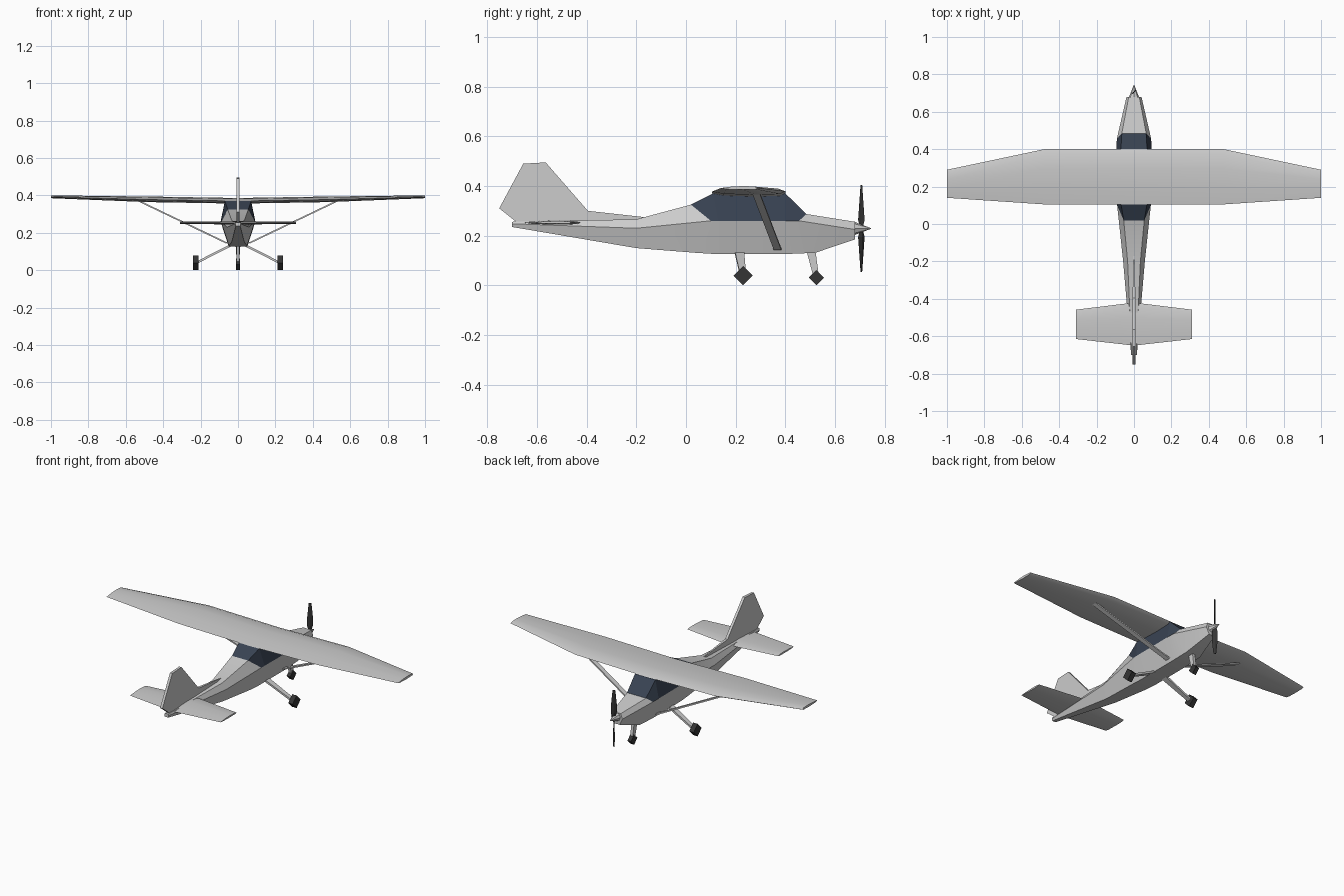
import bpy, bmesh, math
from mathutils import Vector, Matrix

if "Cube" in bpy.data.objects:
    bpy.data.objects.remove(bpy.data.objects["Cube"])


def material(name, rgb):
    m = bpy.data.materials.new(name)
    m.diffuse_color = (*rgb, 1)
    m.use_nodes = True
    m.node_tree.nodes["Principled BSDF"].inputs["Base Color"].default_value = m.diffuse_color
    return m


GLASS = material("dark_glass", (0.04, 0.055, 0.085))
DARK = material("dark_rubber", (0.035, 0.035, 0.035))


def finish(name, bm, mat=None, angle=0):
    bmesh.ops.delete(bm, geom=[v for v in bm.verts if not v.link_faces], context='VERTS')
    bmesh.ops.recalc_face_normals(bm, faces=bm.faces)
    me = bpy.data.meshes.new(name)
    bm.to_mesh(me)
    bm.free()
    ob = bpy.data.objects.new(name, me)
    bpy.context.collection.objects.link(ob)
    if mat:
        me.materials.append(mat)
    if angle:
        bpy.ops.object.select_all(action='DESELECT')
        ob.select_set(True)
        bpy.context.view_layer.objects.active = ob
        bpy.ops.object.shade_smooth_by_angle(angle=math.radians(angle))
    return ob


def loft(name, rings, mat=None, angle=0, keep=None, caps=True):
    """Skin closed rings of points; keep(i, j) picks which faces are made."""
    bm = bmesh.new()
    vs = [[bm.verts.new(p) for p in r] for r in rings]
    n = len(rings[0])
    for i in range(len(rings) - 1):
        for j in range(n):
            if keep is None or keep(i, j):
                k = (j + 1) % n
                bm.faces.new((vs[i][j], vs[i][k], vs[i + 1][k], vs[i + 1][j]))
    if caps:
        bm.faces.new(vs[0])
        bm.faces.new(vs[-1])
    return finish(name, bm, mat, angle)


# fuselage stations: bottom, middle and top points as (half width, y, z)
stations = [
    ((.012, -.70, .235), (.015, -.70, .248), (.012, -.70, .256)),
    ((.034, -.20, .150), (.058, -.20, .230), (.034, -.20, .266)),
    ((.048, .04, .131), (.090, .10, .260), (.055, .02, .325)),
    ((.050, .12, .126), (.091, .13, .260), (.070, .11, .370)),
    ((.050, .40, .126), (.093, .40, .260), (.070, .40, .370)),
    ((.048, .52, .131), (.092, .455, .260), (.065, .485, .287)),
    ((.020, .68, .185), (.040, .68, .225), (.028, .68, .256)),
]
rings = [[Vector(p) for p in s] + [Vector((-x, y, z)) for x, y, z in reversed(s)]
         for s in stations]


def is_window(i, j):
    return 2 <= i <= 4 and 1 <= j <= 3


loft("fuselage", rings, angle=20, keep=lambda i, j: not is_window(i, j))
loft("cabin_windows", rings, GLASS, keep=is_window, caps=False)

# wing: one airfoil outline scaled at five span stations
airfoil = [(0, .45), (.3, .85), (.65, 1), (.9, .85), (1, .5), (.93, .12), (.6, 0), (.15, .15)]


def wing_ring(x, y0, y1, z0, z1):
    return [(x, y0 + (y1 - y0) * u, z0 + (z1 - z0) * v) for u, v in airfoil]


def surface(name, half):
    spans = [(-s[0], *s[1:]) for s in reversed(half[1:])] + half
    loft(name, [wing_ring(*s) for s in spans], angle=35)


surface("wing", [(0, .105, .40, .356, .386), (.48, .105, .40, .364, .394), (1, .14, .29, .385, .400)])
surface("tailplane", [(0, -.65, -.42, .244, .262), (.31, -.615, -.458, .248, .259)])

# fin and rudder with a long dorsal fillet: (y, z, half thickness)
fin = [(-.752, .31, .008), (-.655, .49, .008), (-.565, .495, .008), (-.395, .30, .008),
       (-.17, .275, .003), (-.20, .26, .003), (-.40, .255, .009), (-.68, .253, .009)]
loft("fin", [[(s * t, y, z) for y, z, t in fin] for s in (-1, 1)])


def bar(name, a, b, wa, wb, t):
    """Flat bar from a to b; width runs along y, thickness across it."""
    d = (Vector(b) - Vector(a)).normalized()
    n = d.cross(Vector((0, 1, 0))).normalized() * t / 2
    out = []
    for p, w in ((a, wa), (b, wb)):
        p, h = Vector(p), Vector((0, w / 2, 0))
        out.append([p - h - n, p + h - n, p + h + n, p - h + n])
    return loft(name, out)


def wheel(name, x, y, r, w):
    bm = bmesh.new()
    bmesh.ops.create_cone(bm, cap_ends=True, segments=4, radius1=r, radius2=r, depth=w)
    # stand the four sided wheel on a corner
    pts = [v.co.copy() for v in bm.verts]
    turn = 0 if min(abs(pts[0].x), abs(pts[0].y)) < 1e-4 else math.pi / 4
    bm.transform(Matrix.Translation((x, y, r)) @ Matrix.Rotation(math.pi / 2, 4, 'Y')
                 @ Matrix.Rotation(turn, 4, 'Z'))
    finish(name, bm, DARK)


# wing struts, main legs and main wheels on both sides
for s, side in ((1, "right"), (-1, "left")):
    bar(side + "_wing_strut", (s * .06, .369, .145), (s * .53, .283, .37), .03, .03, .008)
    bar(side + "_main_leg", (s * .035, .215, .135), (s * .222, .23, .04), .038, .024, .012)
    wheel(side + "_main_wheel", s * .226, .23, .039, .03)
bar("nose_leg", (0, .503, .14), (0, .525, .03), .036, .022, .018)
wheel("nose_wheel", 0, .525, .031, .024)

# spinner
bm = bmesh.new()
bmesh.ops.create_cone(bm, cap_ends=True, segments=8, radius1=.026, radius2=0, depth=.068)
bm.transform(Matrix.Translation((0, .714, .229)) @ Matrix.Rotation(-math.pi / 2, 4, 'X'))
finish("spinner", bm)

# two twisted propeller blades: (distance from hub, half chord, pitch)
blade = [(0, .006, 60), (.035, .017, 50), (.09, .016, 35), (.175, .008, 25)]
for s, name in ((1, "upper_blade"), (-1, "lower_blade")):
    rings = []
    for d, c, pitch in blade:
        a = math.radians(pitch) * s
        u, n = Vector((math.cos(a), math.sin(a), 0)), Vector((-math.sin(a), math.cos(a), 0))
        p = Vector((0, .706, .229 + s * d))
        rings.append([p - u * c, p - n * .003, p + u * c, p + n * .003])
    loft(name, rings, DARK)
